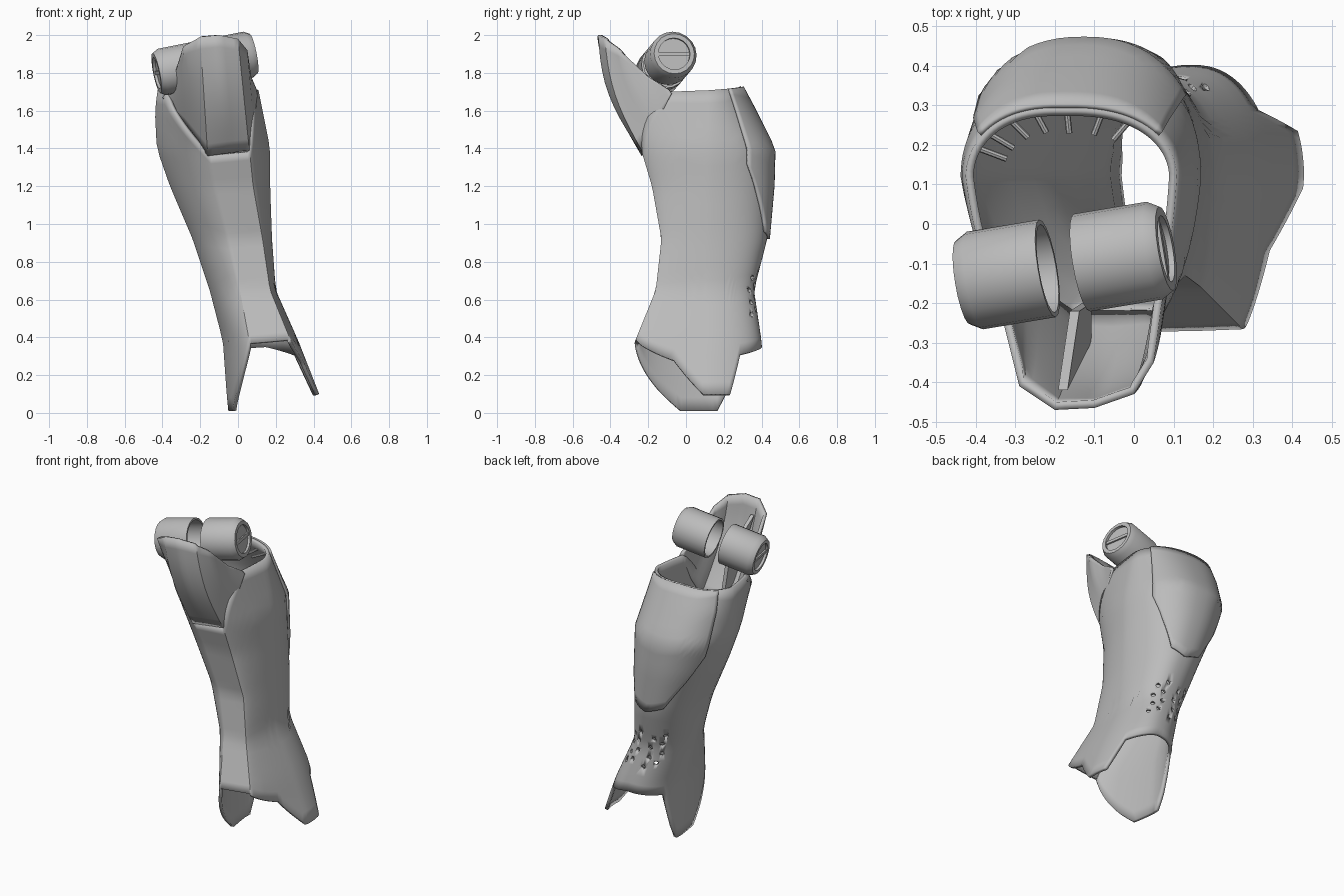
import bpy, bmesh, math
from mathutils import Vector, Matrix

if "Cube" in bpy.data.objects:
    bpy.data.objects.remove(bpy.data.objects["Cube"], do_unlink=True)

mat = bpy.data.materials.new("plain grey")
mat.use_nodes = True
mat.diffuse_color = (0.5, 0.5, 0.5, 1)
mat.node_tree.nodes["Principled BSDF"].inputs["Base Color"].default_value = (0.5, 0.5, 0.5, 1)


def finish(name, bm, thick=0, angle=30):
    me = bpy.data.meshes.new(name)
    bm.to_mesh(me)
    bm.free()
    ob = bpy.data.objects.new(name, me)
    bpy.context.scene.collection.objects.link(ob)
    me.materials.append(mat)
    if thick:
        mod = ob.modifiers.new("wall", "SOLIDIFY")
        mod.thickness = thick
        mod.offset = -1
    bpy.ops.object.select_all(action="DESELECT")
    ob.select_set(True)
    bpy.context.view_layer.objects.active = ob
    bpy.ops.object.shade_smooth_by_angle(angle=math.radians(angle))
    return ob


def interp(knots, t):
    """Piecewise linear lookup; each knot is (key, value, ...)."""
    if t <= knots[0][0]:
        return knots[0][1:]
    for a, b in zip(knots, knots[1:]):
        if t <= b[0]:
            f = (t - a[0]) / (b[0] - a[0])
            return [p + (q - p) * f for p, q in zip(a[1:], b[1:])]
    return knots[-1][1:]


def grid(columns, closed=False):
    bm = bmesh.new()
    vs = [[bm.verts.new(p) for p in col] for col in columns]
    pairs = list(zip(vs, vs[1:])) + ([(vs[-1], vs[0])] if closed else [])
    for a, b in pairs:
        for j in range(len(a) - 1):
            bm.faces.new((a[j], b[j], b[j + 1], a[j + 1]))
    return bm


# Leg sections: z, left x, right x, front y, back y, front panel x range, back ridge x
SECTIONS = [
    (0.0, -.05, .47, -.34, .42, .10, .31, .20),
    (0.1, -.06, .43, -.33, .42, .10, .31, .19),
    (.38, -.08, .32, -.27, .40, .06, .28, .14),
    (.65, -.15, .20, -.16, .36, .01, .17, .05),
    (.92, -.24, .18, -.13, .43, -.05, .13, -.02),
    (1.2, -.36, .17, -.18, .455, -.12, .08, -.09),
    (1.4, -.43, .17, -.24, .46, -.16, .06, -.13),
    (1.6, -.44, .13, -.32, .36, -.22, .02, -.17),
    (1.75, -.42, .10, -.33, .28, -.25, 0, -.18)]
SIDE_Y = .12


def surface(t, z, grow=0):
    """Quarters of t: right front, right back, left back, left front, front panel."""
    xl, xr, yf, yb, f1, f2, bx = interp(SECTIONS, z)
    xl, xr, yb = xl - grow, xr + grow, yb + grow
    if t >= 4:
        return Vector((f1 + (f2 - f1) * (t - 4), yf, z))
    right = t < 2
    u = t if right else 4 - t
    side, corner = (xr, f2) if right else (xl, f1)
    if u <= 1:
        s = .4 * u + .6 * math.sin(u * math.pi / 2)
        c = .4 * (1 - u) + .6 * math.cos(u * math.pi / 2)
        return Vector((corner + (side - corner) * s, SIDE_Y + (yf - SIDE_Y) * c, z))
    a = (u - 1) * math.pi / 2
    return Vector((bx + (side - bx) * math.cos(a) ** .85, SIDE_Y + (yb - SIDE_Y) * math.sin(a), z))


def strip(ts, low, high, rows, grow=0):
    cols = []
    for t in ts:
        a, b = interp(low, t)[0], interp(high, t)[0]
        cols.append([surface(t, a + (b - a) * j / rows, grow) for j in range(rows + 1)])
    return cols


# Shin shell with two ankle tabs
BOTTOM = [(0, .39), (.65, .28), (.95, .1), (1.25, .1), (1.4, .31), (2, .35), (2.6, .33),
          (2.8, .1), (2.9, .01), (3.25, .01), (4, .37), (5, .39)]
TOP = [(0, 1.38), (.63, 1.7), (2, 1.73), (3.37, 1.7), (4, 1.36), (5, 1.38)]
shell = finish("shin_shell", grid(strip([i / 20 for i in range(100)], BOTTOM, TOP, 24), True), .02)

# Vent holes in the lower back
bm = bmesh.new()
for group in (1.68, 2.12):
    for k in range(8):
        t = group + .2 * (k % 2) + .04 * (k // 2 % 2)
        p = surface(t, .52 + .065 * (k // 2) + .03 * (k % 2))
        n = (surface(t + .02, p.z) - surface(t - .02, p.z)).cross(Vector((0, 0, 1)))
        m = Matrix.Translation(p) @ n.to_track_quat("Z", "Y").to_matrix().to_4x4()
        bmesh.ops.create_cone(bm, cap_ends=True, segments=10, radius1=.013, radius2=.013, depth=.1, matrix=m)
cutter = finish("vent_cutter", bm)
cutter.hide_render = True
cutter.hide_set(True)
cut = shell.modifiers.new("vents", "BOOLEAN")
cut.operation = "DIFFERENCE"
cut.solver = "EXACT"
cut.object = cutter

# Calf plate lying over the back of the shell
calf_low = [(1.4, 1.32), (1.55, 1.15), (1.75, .96), (2, .92), (2.25, .96), (2.45, 1.15), (2.6, 1.32)]
finish("calf_plate", grid(strip([1.4 + i / 20 for i in range(25)], calf_low, TOP, 14, .014)), .015)

# Knee plate: a flared scoop between a lower and an upper edge
LOWER = [(0, -.40, -.06, 1.67), (2, -.28, -.15, 1.52), (3, -.16, -.235, 1.36), (5, .06, -.235, 1.39),
         (6, .085, -.16, 1.52), (8, .105, -.08, 1.69)]
UPPER = [(0, -.38, -.07, 1.70), (1, -.33, -.25, 1.81), (2, -.29, -.41, 1.94), (3, -.2, -.47, 1.99),
         (4, -.1, -.465, 2.0), (5, 0, -.43, 1.98), (6, .05, -.35, 1.92), (7, .07, -.2, 1.78), (8, .1, -.09, 1.71)]
cols = []
for i in range(33):
    u = i / 4
    a, b = Vector(interp(LOWER, u)), Vector(interp(UPPER, u))
    bulge = max(0, 1 - abs(u - 4) / 3.5) * .06
    cols.append([a.lerp(b, j / 10) + Vector((0, -bulge * math.sin(math.pi * j / 10), 0)) for j in range(11)])
finish("knee_plate", grid(cols), .02)

# Rib inside the knee plate
bm = bmesh.new()
rib = [Vector(p) for p in ((-.18, -.42, 1.9), (-.15, -.22, 1.72), (-.12, -.2, 1.45), (-.12, -.3, 1.5))]
a = [bm.verts.new(p + Vector((-.012, 0, 0))) for p in rib]
b = [bm.verts.new(p + Vector((.012, 0, 0))) for p in rib]
bm.faces.new(a)
bm.faces.new(b[::-1])
for i in range(4):
    bm.faces.new((a[i], a[i - 1], b[i - 1], b[i]))
bmesh.ops.recalc_face_normals(bm, faces=bm.faces)
finish("knee_rib", bm)

# Hinge cups: open on the inside, chamfered outside with a slotted cap
CUP = [(0, .07), (.113, .07), (.113, -.11), (.125, -.11), (.125, .08), (.108, .11),
       (.085, .11), (.085, .095), (0, .095)]
AXIS = Vector((.3, .05, .06)).normalized()
for side, centre in (("left", (-.025, -.08, 1.88)), ("right", (-.325, -.13, 1.82))):
    out = AXIS if side == "left" else -AXIS
    m = Matrix.Translation(centre) @ out.to_track_quat("Z", "Y").to_matrix().to_4x4()
    turns = [math.tau * i / 20 for i in range(20)]
    bm = grid([[m @ Vector((r * math.cos(t), r * math.sin(t), h)) for r, h in CUP] for t in turns], True)
    bmesh.ops.remove_doubles(bm, verts=bm.verts, dist=.0005)
    bmesh.ops.recalc_face_normals(bm, faces=bm.faces)
    finish("hinge_cup_" + side, bm)
    bm = bmesh.new()
    across = out.cross(Vector((0, 0, 1))).normalized()
    frame = Matrix((across, out.cross(across), out)).transposed().to_4x4()
    place = Matrix.Translation(Vector(centre) + out * .098)
    bmesh.ops.create_cube(bm, size=1, matrix=place @ frame @ Matrix.Diagonal((.165, .02, .012, 1)))
    bmesh.ops.recalc_face_normals(bm, faces=bm.faces)
    finish("hinge_slot_" + side, bm)

# Short pegs inside the upper rim
bm = bmesh.new()
for t in (1.6, 1.8, 2.0, 2.2, 2.4, 2.6, 2.75):
    p = surface(t, 1.66)
    inward = (Vector((-.15, .1, 1.62)) - p).normalized()
    m = Matrix.Translation(p + inward * .055) @ inward.to_track_quat("Z", "Y").to_matrix().to_4x4()
    bmesh.ops.create_cone(bm, cap_ends=True, segments=8, radius1=.008, radius2=.008, depth=.09, matrix=m)
finish("rim_pegs", bm)
